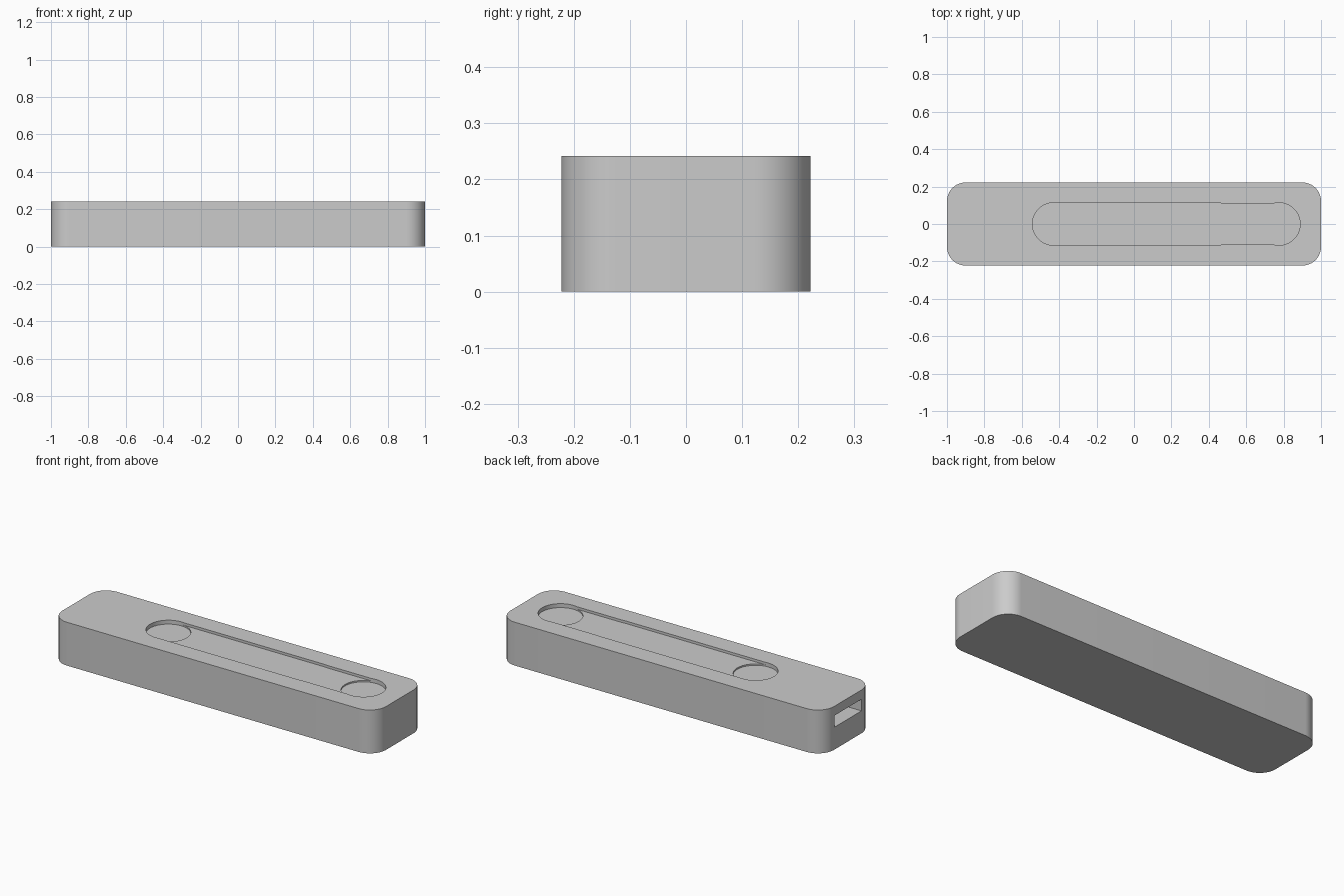
import bpy, bmesh, math

if "Cube" in bpy.data.objects:
    bpy.data.objects.remove(bpy.data.objects["Cube"])

LENGTH, WIDTH, HEIGHT, RADIUS = 2.0, 0.444, 0.242, 0.10


def prism(name, outline, z0, z1):
    """Extrude a counter-clockwise xy outline from z0 to z1."""
    bm = bmesh.new()
    face = bm.faces.new([bm.verts.new((x, y, z0)) for x, y in outline])
    ext = bmesh.ops.extrude_face_region(bm, geom=[face], use_keep_orig=True)
    for v in ext["geom"]:
        if isinstance(v, bmesh.types.BMVert):
            v.co.z = z1
    bmesh.ops.recalc_face_normals(bm, faces=bm.faces)
    mesh = bpy.data.meshes.new(name)
    bm.to_mesh(mesh)
    bm.free()
    ob = bpy.data.objects.new(name, mesh)
    bpy.context.collection.objects.link(ob)
    return ob


def arc(cx, cy, r, a0, a1, n):
    return [(cx + r * math.cos(math.radians(a0 + (a1 - a0) * i / n)),
             cy + r * math.sin(math.radians(a0 + (a1 - a0) * i / n))) for i in range(n + 1)]


def cut(target, cutter):
    bpy.context.view_layer.objects.active = target
    mod = target.modifiers.new("cut", 'BOOLEAN')
    mod.operation, mod.solver, mod.object = 'DIFFERENCE', 'EXACT', cutter
    bpy.ops.object.modifier_apply(modifier=mod.name)
    bpy.data.objects.remove(cutter)


# Rounded case body
hx, hy = LENGTH / 2 - RADIUS, WIDTH / 2 - RADIUS
outline = []
for k, (sx, sy) in enumerate([(1, 1), (-1, 1), (-1, -1), (1, -1)]):
    outline += arc(sx * hx, sy * hy, RADIUS, 90 * k, 90 * k + 90, 16)
body = prism("case_body", outline, 0, HEIGHT)

# Shallow channel in the top, slightly narrower toward +x
channel = [(-0.43, -0.1125), (0.45, -0.1125), (0.47, -0.1105), (0.775, -0.1105),
           (0.775, 0.1105), (0.47, 0.1105), (0.45, 0.1125), (-0.43, 0.1125)]
cut(body, prism("channel_cutter", channel, HEIGHT - 0.014, HEIGHT + 0.1))

# Round pockets at both channel ends
for cx in (-0.43, 0.775):
    circle = arc(cx, 0, 0.1135, 0, 360, 64)[:-1]
    cut(body, prism("pocket_cutter", circle, HEIGHT - 0.022, HEIGHT + 0.1))

# Rectangular port in the left end
port = [(-1.1, -0.12), (-0.68, -0.12), (-0.68, 0.12), (-1.1, 0.12)]
cut(body, prism("port_cutter", port, 0.125, 0.19))

# Smooth rounded walls, crisp edges
body.select_set(True)
bpy.context.view_layer.objects.active = body
bpy.ops.object.shade_smooth_by_angle(angle=math.radians(30))
